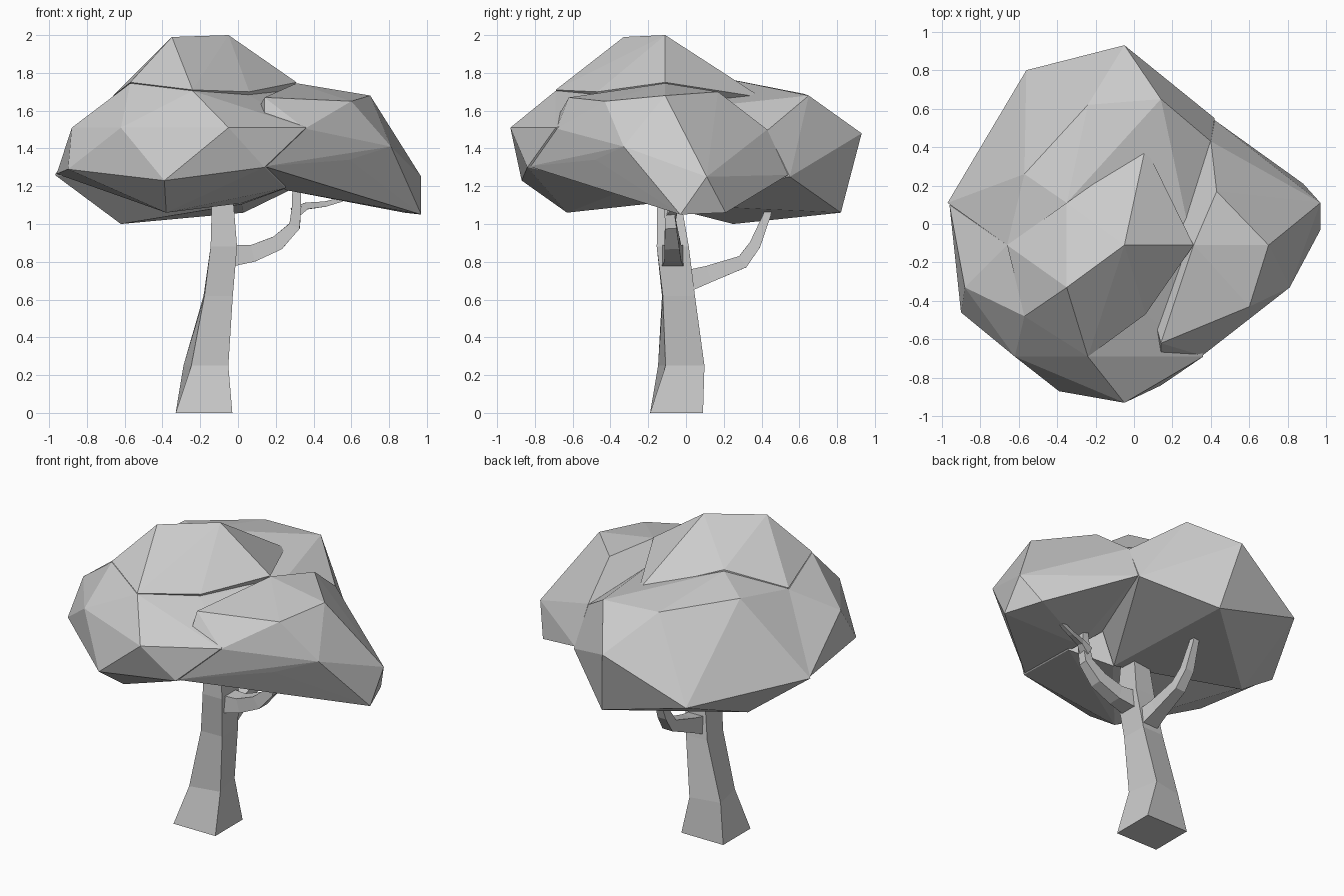
import bpy, bmesh
from math import cos, sin, pi
from mathutils import Vector

if "Cube" in bpy.data.objects:
    bpy.data.objects.remove(bpy.data.objects["Cube"])


def link(name, bm):
    bmesh.ops.recalc_face_normals(bm, faces=bm.faces)
    me = bpy.data.meshes.new(name)
    bm.to_mesh(me)
    bm.free()
    ob = bpy.data.objects.new(name, me)
    bpy.context.collection.objects.link(ob)
    return ob


def hull(name, points):
    """Faceted leaf clump: convex hull of a few points."""
    bm = bmesh.new()
    verts = [bm.verts.new(p) for p in points]
    res = bmesh.ops.convex_hull(bm, input=verts)
    loose = {v for v in res["geom_interior"] if isinstance(v, bmesh.types.BMVert)}
    bmesh.ops.delete(bm, geom=list(loose), context='VERTS')
    return link(name, bm)


def skin(name, rings):
    """Closed tube through rings of four points."""
    bm = bmesh.new()
    loops = [[bm.verts.new(p) for p in r] for r in rings]
    for a, b in zip(loops, loops[1:]):
        for i in range(4):
            j = (i + 1) % 4
            bm.faces.new((a[i], a[j], b[j], b[i]))
    bm.faces.new(loops[0])
    bm.faces.new(loops[-1])
    return link(name, bm)


def branch(name, side, path):
    """Square limb along (x, y, z, radius) points; side is the bend axis."""
    pts = [Vector(p[:3]) for p in path]
    side = Vector(side)
    rings = []
    for i, p in enumerate(pts):
        t = (pts[min(i + 1, len(pts) - 1)] - pts[max(i - 1, 0)]).normalized()
        u = (side - t * side.dot(t)).normalized()
        v = t.cross(u)
        r = path[i][3]
        rings.append([p + u * r * a + v * r * b
                      for a, b in ((-1, -1), (1, -1), (1, 1), (-1, 1))])
    return skin(name, rings)


# Trunk: centre x, y, height, half widths, twist
trunk_rings = []
for cx, cy, z, hx, hy, tw in [(-.18, -.05, 0, .15, .14, 0),
                              (-.17, -.025, .25, .10, .105, .2),
                              (-.105, -.04, .62, .075, .085, .03),
                              (-.075, -.07, .88, .07, .085, 0),
                              (-.085, -.10, 1.25, .05, .05, 0)]:
    trunk_rings.append([(cx + a * hx * cos(tw) - b * hy * sin(tw),
                         cy + a * hx * sin(tw) + b * hy * cos(tw), z)
                        for a, b in ((-1, -1), (1, -1), (1, 1), (-1, 1))])
skin("trunk", trunk_rings)

# Branches
branch("right_branch", (0, 1, 0), [(-.06, -.07, .83, .06), (.08, -.07, .845, .045),
                                   (.21, -.075, .90, .04), (.30, -.08, .99, .03),
                                   (.31, -.09, 1.09, .025), (.31, -.10, 1.25, .02)])
branch("right_twig", (0, 1, 0), [(.30, -.08, 1.06, .03), (.36, -.06, 1.095, .018),
                                 (.46, -.03, 1.105, .014), (.55, -.01, 1.13, .012)])
branch("back_branch", (1, 0, 0), [(-.09, -.02, .69, .06), (-.09, .12, .735, .045),
                                  (-.09, .30, .80, .035), (-.10, .365, .89, .03),
                                  (-.10, .43, 1.05, .02), (-.10, .46, 1.2, .02)])

# Canopy clumps
peak = hull("canopy", [
    (-.35, -.33, 1.99), (-.05, -.11, 2.0), (-.24, -.69, 1.71), (-.57, -.48, 1.75),
    (-.66, -.11, 1.68), (-.35, .11, 1.80), (.06, .40, 1.67), (.31, -.11, 1.75),
    (.06, -.47, 1.70), (-.1, -.2, 1.3)])
front = hull("front_clump", [
    (-.24, -.69, 1.705), (-.57, -.48, 1.745), (-.66, -.11, 1.67), (.06, -.47, 1.68),
    (-.05, -.93, 1.51), (.36, -.69, 1.51), (-.39, -.87, 1.23), (-.88, -.33, 1.51),
    (-.90, -.46, 1.29), (-.62, -.69, 1.51), (.14, -.84, 1.30), (-.38, -.63, 1.06),
    (-.96, .10, 1.265), (.02, -.17, 1.11), (.25, -.30, 1.19), (.31, -.11, 1.70)])
right = hull("right_clump", [
    (.31, -.11, 1.745), (.70, -.11, 1.68), (.60, -.43, 1.65), (.43, .17, 1.70),
    (.97, -.03, 1.05), (.97, .11, 1.25), (.88, .21, 1.06), (.81, -.33, 1.41),
    (.355, -.685, 1.505), (.59, -.48, 1.34), (.14, -.83, 1.305), (.14, -.62, 1.67),
    (.25, -.20, 1.18), (.40, .43, 1.50), (.42, .54, 1.26), (0, -.1, 1.4)])
back = hull("back_clump", [
    (-.05, .93, 1.48), (-.56, .80, 1.22), (-.97, .11, 1.26), (-.62, .25, 1.0),
    (.03, .82, 1.06), (.42, .55, 1.25), (.40, .43, 1.495), (.14, .65, 1.68),
    (-.24, .62, 1.69), (-.57, .26, 1.73), (.06, .40, 1.665), (-.35, .11, 1.79),
    (-.66, -.11, 1.675), (.02, -.16, 1.105), (.3, -.1, 1.6)])

# Merge the clumps into one outer skin
clumps = (front, right, back)
for c in clumps:
    m = peak.modifiers.new("merge", 'BOOLEAN')
    m.operation = 'UNION'
    m.solver = 'EXACT'
    m.object = c
dg = bpy.context.evaluated_depsgraph_get()
merged = bpy.data.meshes.new_from_object(peak.evaluated_get(dg))
peak.modifiers.clear()
peak.data = merged
for c in clumps:
    bpy.data.objects.remove(c, do_unlink=True)
